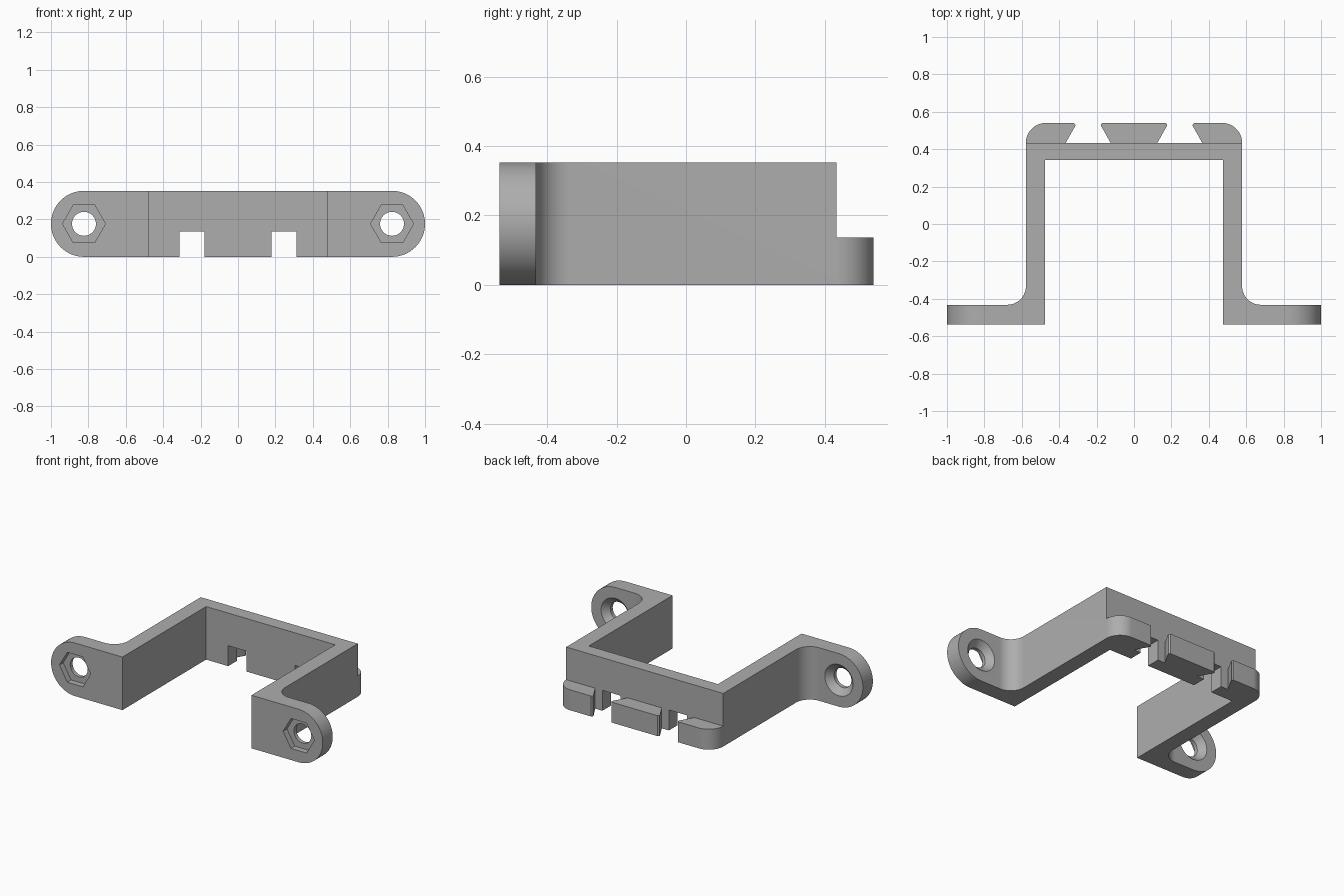
import bpy, bmesh
from math import sin, cos, pi
from mathutils import Matrix

if "Cube" in bpy.data.objects:
    bpy.data.objects.remove(bpy.data.objects["Cube"])

HEIGHT, LEDGE = 0.353, 0.136
FRONT, BACK, WALL = -0.537, 0.54, 0.434
INNER, OUTER = 0.475, 0.578
FLANGE = -0.432
R = HEIGHT / 2
HOLE_X = 1 - R

grey = bpy.data.materials.new("plastic grey")
grey.use_nodes = True
colour = (0.42, 0.42, 0.42, 1)
grey.diffuse_color = colour
grey.node_tree.nodes["Principled BSDF"].inputs["Base Color"].default_value = colour


def arc(cx, cy, r, start, end, n=16):
    return [(cx + r * cos(start + (end - start) * i / n),
             cy + r * sin(start + (end - start) * i / n)) for i in range(n + 1)]


def finish(name, bm):
    bmesh.ops.recalc_face_normals(bm, faces=bm.faces)
    mesh = bpy.data.meshes.new(name)
    bm.to_mesh(mesh)
    bm.free()
    mesh.materials.append(grey)
    ob = bpy.data.objects.new(name, mesh)
    bpy.context.collection.objects.link(ob)
    return ob


def loft(name, low, high, a, b, axis="z"):
    """Solid between two matching outlines, at a and b along the axis."""
    bm = bmesh.new()
    place = (lambda p, h: (p[0], p[1], h)) if axis == "z" else (lambda p, h: (p[0], h, p[1]))
    lo = [bm.verts.new(place(p, a)) for p in low]
    hi = [bm.verts.new(place(p, b)) for p in high]
    bm.faces.new(lo)
    bm.faces.new(hi)
    for i in range(len(lo)):
        j = (i + 1) % len(lo)
        bm.faces.new((lo[i], lo[j], hi[j], hi[i]))
    return finish(name, bm)


def prism(name, pts, a, b, axis="z"):
    return loft(name, pts, pts, a, b, axis)


def ring(x, r, n):
    return [(x + r * cos(2 * pi * i / n), R + r * sin(2 * pi * i / n)) for i in range(n)]


def boolean(target, cutter, operation="DIFFERENCE"):
    cutter.hide_render = True
    mod = target.modifiers.new("cut", "BOOLEAN")
    mod.operation, mod.object, mod.solver = operation, cutter, "EXACT"
    bpy.context.view_layer.objects.active = target
    bpy.ops.object.modifier_apply(modifier=mod.name)
    bpy.data.objects.remove(cutter)


# Bracket outline: open frame with side flanges and rounded back corners
half = [(INNER, 0.343), (INNER, FRONT), (1, FRONT), (1, FLANGE)]
half += arc(OUTER + 0.1, FLANGE + 0.1, 0.1, -pi / 2, -pi)
half += arc(OUTER - 0.106, WALL, 0.106, 0, pi / 2)
outline = half + [(-x, y) for x, y in reversed(half)]
bracket = prism("bracket", outline, 0, HEIGHT)

# Round the flange ends
stadium = arc(HOLE_X, R, R, -pi / 2, pi / 2, 32) + arc(-HOLE_X, R, R, pi / 2, 3 * pi / 2, 32)
boolean(bracket, prism("end_rounding", stadium, -1, 1, "y"), "INTERSECT")

# Step the back down to a low ledge
step = [(-1, WALL), (1, WALL), (1, 1), (-1, 1)]
boolean(bracket, prism("ledge_step", step, LEDGE, 1))

# Dovetail slots, with a straight slot through the wall
slot = [(0.067, 0.3), (0.067, WALL), (0.12, WALL), (0.069, 0.524),
        (0.068, 0.532), (0.076, BACK), (0.076, 0.6)]
for side in (-1, 1):
    cx = side * 0.245
    pts = [(cx + x, y) for x, y in slot] + [(cx - x, y) for x, y in reversed(slot)]
    boolean(bracket, prism("slot_cutter", pts, -0.1, LEDGE))

# Screw holes: round bore, hexagonal nut pocket in front, countersink behind
for side in (-1, 1):
    x = side * HOLE_X
    boolean(bracket, prism("bore_cutter", ring(x, 0.064, 48), -0.7, -0.3, "y"))
    boolean(bracket, prism("nut_cutter", ring(x, 0.115, 6), -0.7, FRONT + 0.04, "y"))
    boolean(bracket, loft("countersink_cutter", ring(x, 0.064, 48), ring(x, 0.106, 48),
                          FLANGE - 0.04, FLANGE + 0.002, "y"))

# Smooth the curves, keep the edges sharp
bpy.ops.object.select_all(action="DESELECT")
bracket.select_set(True)
bpy.context.view_layer.objects.active = bracket
bpy.ops.object.shade_smooth_by_angle(angle=0.5)
